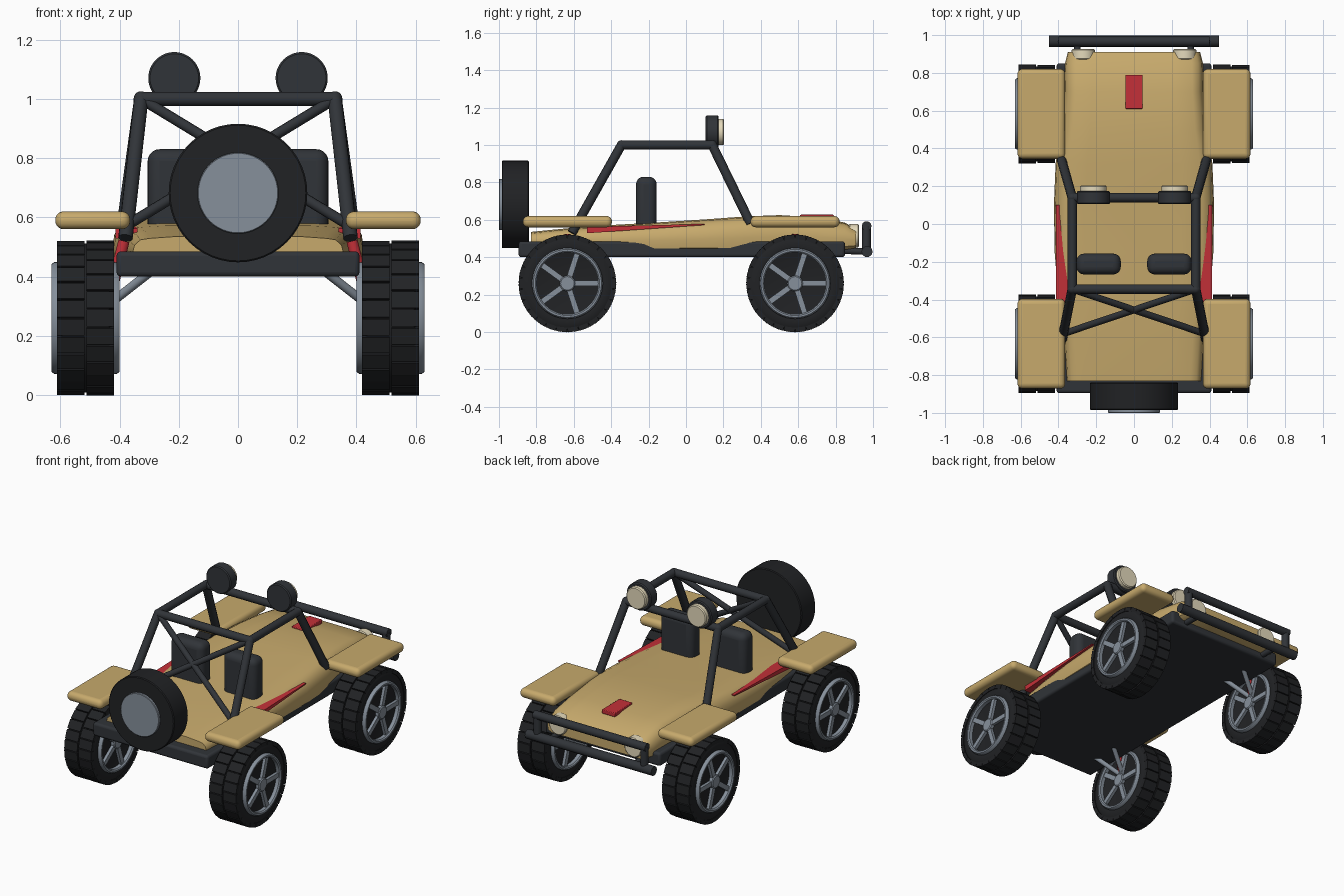
import bpy, bmesh
from math import pi, cos, sin, radians
from mathutils import Matrix, Vector

if "Cube" in bpy.data.objects:
    bpy.data.objects.remove(bpy.data.objects["Cube"])


def material(name, rgb):
    m = bpy.data.materials.new(name)
    m.diffuse_color = (*rgb, 1)
    m.use_nodes = True
    m.node_tree.nodes["Principled BSDF"].inputs["Base Color"].default_value = m.diffuse_color
    return m


SAND = material("sand", (0.57, 0.40, 0.15))
DARK = material("dark", (0.03, 0.034, 0.04))
RUBBER = material("rubber", (0.015, 0.016, 0.018))
STEEL = material("steel", (0.24, 0.28, 0.33))
CREAM = material("cream", (0.78, 0.70, 0.50))
RED = material("red", (0.55, 0.03, 0.04))


def finish(name, bm, mat, bevel=0, segs=4, angle=35):
    bmesh.ops.recalc_face_normals(bm, faces=bm.faces)
    me = bpy.data.meshes.new(name)
    bm.to_mesh(me)
    bm.free()
    me.materials.append(mat)
    ob = bpy.data.objects.new(name, me)
    bpy.context.collection.objects.link(ob)
    if bevel:
        b = ob.modifiers.new("bevel", 'BEVEL')
        b.width, b.segments, b.limit_method = bevel, segs, 'ANGLE'
    bpy.ops.object.select_all(action='DESELECT')
    ob.select_set(True)
    bpy.context.view_layer.objects.active = ob
    bpy.ops.object.shade_smooth_by_angle(angle=radians(angle))
    return ob


def add_cube(bm, lo, hi, pre=Matrix()):
    lo, hi = Vector(lo), Vector(hi)
    bmesh.ops.create_cube(bm, size=1, matrix=pre @ Matrix.Translation((lo + hi) / 2)
                          @ Matrix.Diagonal((*(hi - lo), 1)))


def box(name, lo, hi, mat, bevel=0, segs=4):
    bm = bmesh.new()
    add_cube(bm, lo, hi)
    return finish(name, bm, mat, bevel, segs)


def add_lathe(bm, profile, n=48, closed=False):
    """Revolve (x, radius) points about the x axis."""
    rings = [[bm.verts.new((x, r * cos(2 * pi * i / n), r * sin(2 * pi * i / n)))
              for i in range(n)] for x, r in profile]
    pairs = list(zip(rings, rings[1:]))
    if closed:
        pairs.append((rings[-1], rings[0]))
    else:
        bm.faces.new(rings[0])
        bm.faces.new(rings[-1])
    for a, b in pairs:
        for i in range(n):
            j = (i + 1) % n
            bm.faces.new((a[i], a[j], b[j], b[i]))


def disc_y(name, x, z, r, y0, y1, mat, edge=0.006):
    """Cylinder lying along y with softened rims."""
    bm = bmesh.new()
    add_lathe(bm, [(y0, r - edge), (y0 + edge, r), (y1 - edge, r), (y1, r - edge)])
    bm.transform(Matrix.Translation((x, 0, z)) @ Matrix.Rotation(pi / 2, 4, 'Z'))
    return finish(name, bm, mat)


def pipe(name, pts, r, mat=DARK):
    cu = bpy.data.curves.new(name, 'CURVE')
    cu.dimensions, cu.bevel_depth, cu.bevel_resolution, cu.use_fill_caps = '3D', r, 3, True
    s = cu.splines.new('POLY')
    s.points.add(len(pts) - 1)
    for p, co in zip(s.points, pts):
        p.co = (*co, 1)
    cu.materials.append(mat)
    ob = bpy.data.objects.new(name, cu)
    bpy.context.collection.objects.link(ob)
    return ob


# Chassis and lofted body shell
box("chassis", (-0.41, -0.895, 0.40), (0.41, 0.85, 0.485), DARK, 0.015, 3)
bm = bmesh.new()
stations = [(-0.83, .355, .45, .535), (-0.62, .368, .44, .556), (-0.40, .40, .432, .572),
            (-0.15, .42, .428, .586), (0.10, .424, .428, .602), (0.32, .415, .428, .618),
            (0.50, .385, .432, .625), (0.70, .368, .437, .613), (0.85, .365, .44, .585),
            (0.91, .35, .45, .55)]
rings = []
for y, w, zb, zt in stations:
    h = zt - zb
    half = [(w * .9, zb), (w * .98, zb + h * .12), (w, zb + h * .4), (w * .985, zb + h * .65),
            (w * .93, zb + h * .87), (w * .84, zt - .006), (w * .6, zt)]
    sec = half + [(-x, z) for x, z in reversed(half)]
    rings.append([bm.verts.new((x, y, z)) for x, z in sec])
for a, b in zip(rings, rings[1:]):
    for i in range(len(a)):
        j = (i + 1) % len(a)
        bm.faces.new((a[i], a[j], b[j], b[i]))
bm.faces.new(rings[0])
bm.faces.new(rings[-1])
finish("body_shell", bm, SAND, angle=40)

# Hood vent
box("hood_vent", (-0.046, 0.61, 0.60), (0.046, 0.79, 0.627), RED, 0.004, 2)

# Wheel meshes, built once about the x axis
bm = bmesh.new()
add_lathe(bm, [(-.085, .165), (-.092, .18), (-.095, .20), (-.092, .235), (-.08, .251),
               (.08, .251), (.092, .235), (.095, .20), (.092, .18), (.085, .165)])
BLOCKS = 26
for side in (-1, 1):
    for i in range(BLOCKS):
        a = 2 * pi * (i + (0.5 if side > 0 else 0)) / BLOCKS
        x0, x1 = sorted((side * .004, side * .096))
        add_cube(bm, (x0, -.0285, .235), (x1, .0285, .260), Matrix.Rotation(a, 4, 'X'))
tyre = finish("tyre", bm, RUBBER)

bm = bmesh.new()
for s in (-1, 1):
    # rounded outer ring, hub and five spokes on each face
    add_lathe(bm, [(s * .08, .19), (s * .105, .189), (s * .115, .182), (s * .115, .172),
                   (s * .108, .165), (s * .08, .165)], closed=True)
    add_lathe(bm, [(s * .07, .042), (s * .105, .042), (s * .11, .036)], 24)
    for k in range(5):
        x0, x1 = sorted((s * .08, s * .103))
        add_cube(bm, (x0, .02, -.015), (x1, .175, .015), Matrix.Rotation(2 * pi * k / 5, 4, 'X'))
rim = finish("rim", bm, STEEL)

corners = [(sx, y) for sx in (-1, 1) for y in (-0.634, 0.583)]
for n, (sx, y) in enumerate(corners):
    for src in (tyre, rim):
        ob = src if n == 0 else src.copy()
        if n:
            bpy.context.collection.objects.link(ob)
        ob.location = (sx * .515, y, .26)
    # Fender slab
    xs = sorted((sx * .364, sx * .617))
    box("fender", (xs[0], y - .238, .56), (xs[1], y + .238, .62), SAND, 0.028, 5)
    # Suspension
    for dy in (-.09, .09):
        pipe("suspension_arm", [(sx * .45, y, .295), (sx * .29, y + dy, .42)], .015, STEEL)
    pipe("shock_absorber", [(sx * .44, y, .30), (sx * .385, y, .52)], .02, RED)

for sx in (-1, 1):
    # Tapered side stripe
    bm = bmesh.new()
    tri = [(-.53, .528), (-.53, .562), (.10, .578), (.10, .572)]
    vs = [[bm.verts.new((sx * x, y, z)) for y, z in tri] for x in (.34, .414)]
    bm.faces.new(vs[0])
    bm.faces.new(vs[1])
    for i in range(4):
        j = (i + 1) % 4
        bm.faces.new((vs[0][i], vs[0][j], vs[1][j], vs[1][i]))
    finish("side_stripe", bm, RED)

    # Seat back
    xs = sorted((sx * .07, sx * .305))
    box("seat", (xs[0], -.267, .50), (xs[1], -.157, .83), DARK, 0.04, 5)

    # Roll cage side hoop and rear diagonal
    hoop = [(sx * .385, .345, .58), (sx * .327, .14, 1.0),
            (sx * .327, -.345, 1.0), (sx * .38, -.61, .53)]
    for a, b in zip(hoop, hoop[1:]):
        pipe("cage_side_tube", [a, b], .025)
    for p in hoop[1:3]:
        bm = bmesh.new()
        bmesh.ops.create_uvsphere(bm, u_segments=16, v_segments=10, radius=.0255,
                                  matrix=Matrix.Translation(p))
        finish("cage_joint", bm, DARK)
    pipe("cage_diagonal", [(sx * .327, -.345, 1.0), (-sx * .372, -.58, .575)], .018)

    # Roof lamps and headlights
    disc_y("roof_lamp", sx * .215, 1.07, .088, .105, .175, DARK)
    disc_y("roof_lamp_lens", sx * .215, 1.07, .07, .165, .204, CREAM)
    disc_y("headlight", sx * .268, .515, .062, .87, .926, CREAM)

    # Front guard uprights and brackets
    pipe("guard_post", [(sx * .38, .965, .43), (sx * .38, .965, .567)], .024)
    pipe("guard_bracket", [(sx * .30, .82, .435), (sx * .30, .965, .43)], .018)

# Cage cross bars
for y in (.14, -.345):
    pipe("cage_cross_bar", [(-.327, y, 1.0), (.327, y, 1.0)], .025)

# Front guard bars
pipe("guard_lower_bar", [(-.45, .968, .43), (.45, .968, .43)], .03)
pipe("guard_upper_bar", [(-.40, .966, .567), (.40, .966, .567)], .026)

# Spare wheel on the tail
disc_y("spare_tyre", 0, .682, .234, -.985, -.84, RUBBER, .005)
disc_y("spare_hub", 0, .682, .137, -1.0, -.95, STEEL, .003)
